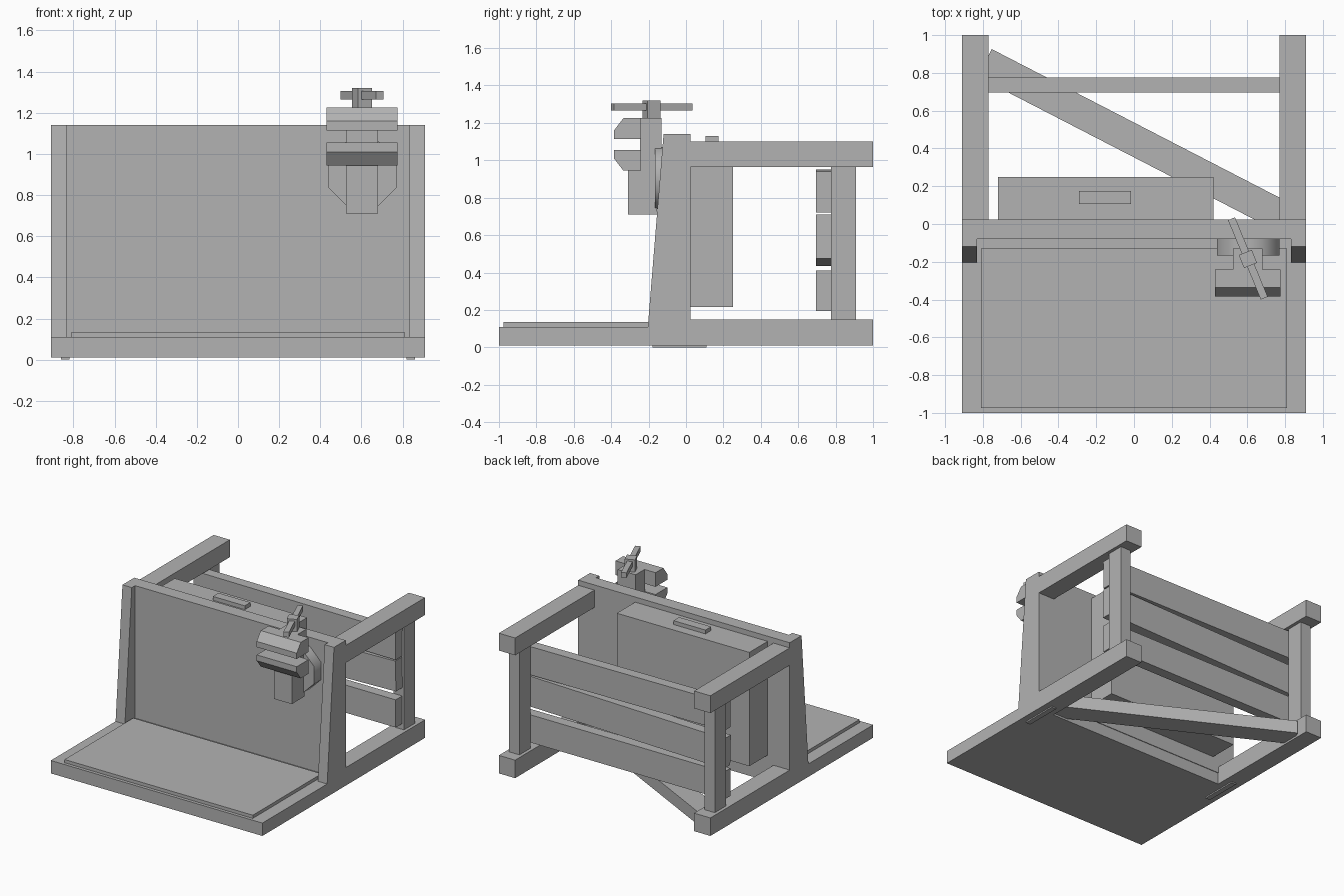
import bpy
import bmesh
import math
from mathutils import Matrix, Vector

if "Cube" in bpy.data.objects:
    bpy.data.objects.remove(bpy.data.objects["Cube"], do_unlink=True)

grey = bpy.data.materials.new("plain grey")
grey.use_nodes = True
grey.diffuse_color = (0.45, 0.45, 0.45, 1)
grey.node_tree.nodes["Principled BSDF"].inputs["Base Color"].default_value = grey.diffuse_color


def finish(name, bm):
    bmesh.ops.recalc_face_normals(bm, faces=bm.faces)
    mesh = bpy.data.meshes.new(name)
    bm.to_mesh(mesh)
    bm.free()
    mesh.materials.append(grey)
    obj = bpy.data.objects.new(name, mesh)
    bpy.context.collection.objects.link(obj)
    return obj


def box(name, xs, ys, zs, rot=0.0, axis='Z'):
    """Box from its extents, optionally turned about its own centre."""
    spans = (xs, ys, zs)
    centre = Vector([sum(s) / 2 for s in spans])
    size = [s[1] - s[0] for s in spans]
    bm = bmesh.new()
    bmesh.ops.create_cube(bm, size=1, matrix=Matrix.Translation(centre)
                          @ Matrix.Rotation(rot, 4, axis) @ Matrix.Diagonal((*size, 1)))
    return finish(name, bm)


def side_profile(name, points, x0, x1):
    """Side outline of (y, z) points, extruded across x."""
    bm = bmesh.new()
    face = bm.faces.new([bm.verts.new((x0, y, z)) for y, z in points])
    new = bmesh.ops.extrude_face_region(bm, geom=[face])["geom"]
    verts = [v for v in new if isinstance(v, bmesh.types.BMVert)]
    bmesh.ops.translate(bm, verts=verts, vec=(x1 - x0, 0, 0))
    return finish(name, bm)


# Front platform and upright wall
box("base_board", (-0.91, 0.91), (-1, 0.02), (0.01, 0.11))
box("base_mat", (-0.81, 0.81), (-0.975, -0.13), (0.1, 0.135))
box("wall", (-0.91, 0.91), (-0.08, 0.025), (0.1, 1.14))

# Frame parts on both sides
for side, label in ((-1, "right"), (1, "left")):
    def span(a, b):
        return tuple(sorted((side * a, side * b)))
    outer = span(0.77, 0.91)
    side_profile(label + "_cheek", [(-0.205, 0.1), (-0.12, 1.14), (0.025, 1.14), (0.025, 0.1)],
                 *span(0.83, 0.91))
    box(label + "_lower_rail", outer, (0.01, 1), (0.01, 0.15))
    box(label + "_upper_rail", outer, (0.01, 1), (0.965, 1.1))
    box(label + "_rear_post", span(0.795, 0.885), (0.775, 0.91), (0.14, 0.975))
    box(label + "_foot", span(0.82, 0.86), (-0.18, 0.11), (0, 0.02))

# Rear slats, slightly uneven
for name, low, high, tilt in (("bottom_slat", 0.195, 0.41, 0.0),
                              ("middle_slat", 0.455, 0.69, -0.024),
                              ("top_slat", 0.725, 0.945, 0.006)):
    box(name, (-0.87, 0.87), (0.695, 0.775), (low, high), tilt, 'Y')

# Diagonal floor brace
box("floor_brace", (-0.89, 0.89), (0.363, 0.527), (0.025, 0.125), math.radians(-27.3))

# Storage box behind the wall
box("storage_box", (-0.72, 0.42), (0.02, 0.25), (0.215, 1.1))
box("box_handle", (-0.29, -0.015), (0.105, 0.175), (1.09, 1.13))

# Vise: mounting disc
bm = bmesh.new()
bmesh.ops.create_cone(bm, cap_ends=True, segments=8, radius1=0.179, radius2=0.179, depth=0.09,
                      matrix=Matrix.Translation((0.605, -0.122, 0.905))
                      @ Matrix.Rotation(math.pi / 2, 4, 'X')
                      @ Matrix.Rotation(math.pi / 8, 4, 'Z'))
disc = finish("vise_mount", bm)
bpy.ops.object.select_all(action='DESELECT')
disc.select_set(True)
bpy.context.view_layer.objects.active = disc
bpy.ops.object.shade_smooth_by_angle(angle=math.radians(60))

# Vise: body, jaws and screw handle
box("vise_body", (0.525, 0.68), (-0.31, -0.155), (0.71, 0.96))
box("vise_column", (0.525, 0.68), (-0.245, -0.13), (0.945, 1.225))
for name, inner, corner, outer in (("upper_jaw", 1.115, 1.16, 1.225),
                                   ("lower_jaw", 1.055, 1.01, 0.945)):
    side_profile(name, [(-0.24, inner), (-0.385, inner), (-0.385, corner),
                        (-0.335, outer), (-0.24, outer)], 0.43, 0.775)
turn = math.radians(22.4)
box("screw_head", (0.566, 0.64), (-0.222, -0.148), (1.21, 1.32), turn)
box("screw_handle", (0.583, 0.623), (-0.41, 0.045), (1.265, 1.305), turn)
